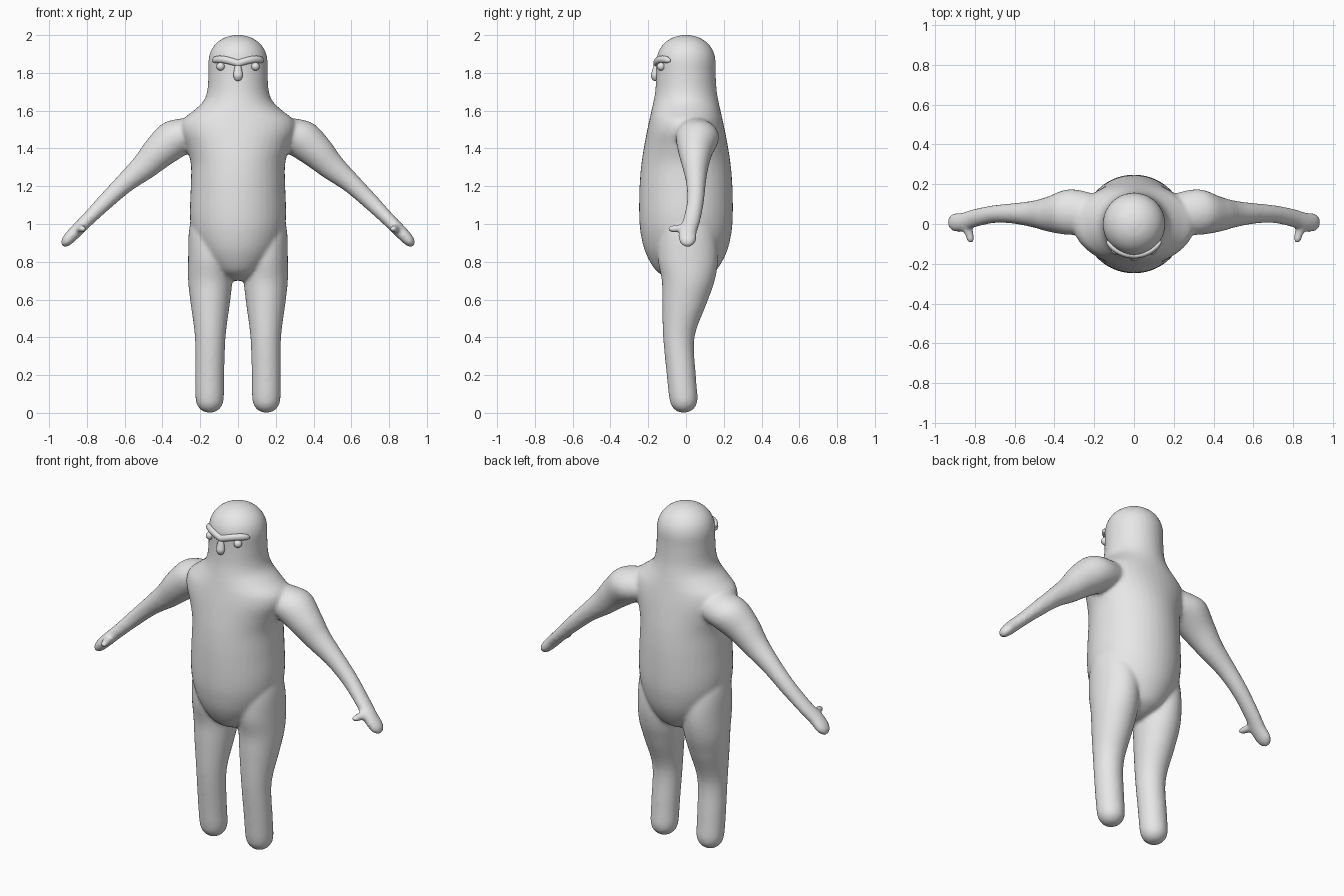
import bpy, bmesh, math
from mathutils import Vector

clay = bpy.data.materials.new("clay grey")
clay.diffuse_color = (0.8, 0.8, 0.8, 1)
X, Y, Z = Vector((1, 0, 0)), Vector((0, 1, 0)), Vector((0, 0, 1))


def catmull(p0, p1, p2, p3, t):
    return [0.5 * (2 * b + (c - a) * t + (2 * a - 5 * b + 4 * c - d) * t * t
                   + (3 * b - a - 3 * c + d) * t ** 3)
            for a, b, c, d in zip(p0, p1, p2, p3)]


def loft(bm, stations, a, b, side=1, seg=40, sub=5):
    """Smooth closed tube through stations (x, y, z, radius along a, radius along b)."""
    s = [stations[0]] + stations + [stations[-1]]
    rows = [catmull(*s[i:i + 4], k / sub) for i in range(len(s) - 3) for k in range(sub)]
    rows.append(stations[-1])
    rings = []
    for x, y, z, ra, rb in rows:
        ring = []
        for k in range(seg):
            t = 2 * math.pi * k / seg
            p = Vector((x, y, z)) + a * (ra * math.cos(t)) + b * (rb * math.sin(t))
            p.x *= side
            ring.append(bm.verts.new(p))
        rings.append(ring)
    faces = [bm.faces.new((r[k], r[(k + 1) % seg], q[(k + 1) % seg], q[k]))
             for r, q in zip(rings, rings[1:]) for k in range(seg)]
    faces += [bm.faces.new(rings[0]), bm.faces.new(rings[-1])]
    bmesh.ops.recalc_face_normals(bm, faces=faces)


def finish(bm, name):
    me = bpy.data.meshes.new(name)
    for f in bm.faces:
        f.smooth = True
    bm.to_mesh(me)
    bm.free()
    me.materials.append(clay)
    ob = bpy.data.objects.new(name, me)
    bpy.context.collection.objects.link(ob)
    return ob


# Body: head, neck, shoulders and belly in one column
body = bmesh.new()
torso = [(0.70, 0.04, 0.06), (0.72, 0.085, 0.11), (0.76, 0.14, 0.165), (0.85, 0.205, 0.215),
         (0.95, 0.243, 0.24), (1.05, 0.255, 0.248), (1.2, 0.25, 0.246), (1.32, 0.25, 0.236),
         (1.41, 0.275, 0.222), (1.49, 0.305, 0.207), (1.55, 0.295, 0.194), (1.60, 0.235, 0.183),
         (1.65, 0.183, 0.172), (1.71, 0.162, 0.162), (1.80, 0.157, 0.157), (1.87, 0.156, 0.156),
         (1.92, 0.142, 0.142), (1.96, 0.112, 0.112), (1.988, 0.068, 0.068), (2.0, 0.02, 0.02)]
loft(body, [(0, 0, z, rx, ry) for z, rx, ry in torso], X, Y)

legs = [(0.145, 0, 1.05, 0.10, 0.11), (0.145, 0.005, 0.95, 0.116, 0.15),
        (0.146, 0.01, 0.82, 0.118, 0.16), (0.147, 0.012, 0.70, 0.117, 0.14),
        (0.147, -0.008, 0.58, 0.104, 0.118), (0.147, -0.038, 0.40, 0.081, 0.083),
        (0.150, -0.025, 0.20, 0.077, 0.077), (0.150, -0.014, 0.08, 0.075, 0.075),
        (0.150, -0.012, 0.035, 0.063, 0.063), (0.150, -0.012, 0.01, 0.038, 0.038),
        (0.150, -0.012, 0.001, 0.012, 0.012)]
arms = [(0.20, 0.05, 1.49, 0.10, 0.10), (0.32, 0.06, 1.458, 0.115, 0.106),
        (0.42, 0.05, 1.38, 0.09, 0.09), (0.50, 0.05, 1.30, 0.068, 0.071),
        (0.60, 0.053, 1.215, 0.052, 0.053), (0.70, 0.05, 1.12, 0.045, 0.044),
        (0.80, 0.03, 1.02, 0.046, 0.036), (0.86, 0.01, 0.96, 0.048, 0.035),
        (0.905, 0.008, 0.913, 0.045, 0.030), (0.925, 0.008, 0.891, 0.026, 0.018),
        (0.930, 0.008, 0.886, 0.010, 0.008)]
thumbs = [(0.84, 0.01, 0.98, 0.03, 0.025), (0.835, -0.03, 0.977, 0.026, 0.022),
          (0.825, -0.065, 0.974, 0.021, 0.019), (0.822, -0.086, 0.974, 0.018, 0.016),
          (0.821, -0.096, 0.974, 0.008, 0.007)]
arm_normal = Vector((0.68, 0, 0.733))
for side in (1, -1):
    loft(body, legs, X, Y, side)
    loft(body, arms, Y, arm_normal, side)
    loft(body, thumbs, X, Z, side, 20)
ob = finish(body, "body")

# Fuse limbs and torso into one soft skin
rm = ob.modifiers.new("fuse", 'REMESH')
rm.mode = 'VOXEL'
rm.voxel_size = 0.01
rm.use_smooth_shade = True
sm = ob.modifiers.new("soften", 'SMOOTH')
sm.factor = 0.5
sm.iterations = 8

# Brow: one rounded bar wrapped round the forehead, dipping in the middle
brow = bmesh.new()
seg, n = 16, 40
rings = []
for i in range(n + 1):
    u = 2 * i / n - 1
    ang = u * math.radians(58)
    out = Vector((math.sin(ang), -math.cos(ang), 0))
    c = out * 0.158 + Z * (1.85 + 0.022 * math.sin(math.pi * min(1, abs(u) * 0.75)))
    r = 0.019 * max(0.15, 1 - abs(u) ** 10) ** 0.5
    rings.append([brow.verts.new(c + out * r * math.cos(t) * 0.8 + Z * r * math.sin(t))
                  for t in (2 * math.pi * k / seg for k in range(seg))])
for p, q in zip(rings, rings[1:]):
    for k in range(seg):
        brow.faces.new((p[k], p[(k + 1) % seg], q[(k + 1) % seg], q[k]))
brow.faces.new(rings[0])
brow.faces.new(rings[-1])
bmesh.ops.recalc_face_normals(brow, faces=brow.faces[:])
finish(brow, "brow")

# Eyes
for side, name in ((1, "left_eye"), (-1, "right_eye")):
    eye = bmesh.new()
    bmesh.ops.create_uvsphere(eye, u_segments=20, v_segments=12, radius=0.022)
    bmesh.ops.translate(eye, verts=eye.verts, vec=(side * 0.092, -0.132, 1.834))
    finish(eye, name)

# Nose: a hanging drop
nose = bmesh.new()
loft(nose, [(0, -0.163, 1.758, 0.006, 0.005), (0, -0.164, 1.765, 0.017, 0.014),
            (0, -0.165, 1.785, 0.025, 0.021), (0, -0.162, 1.81, 0.022, 0.018),
            (0, -0.158, 1.84, 0.014, 0.012), (0, -0.155, 1.855, 0.004, 0.004)], X, Y, 1, 20)
finish(nose, "nose")
